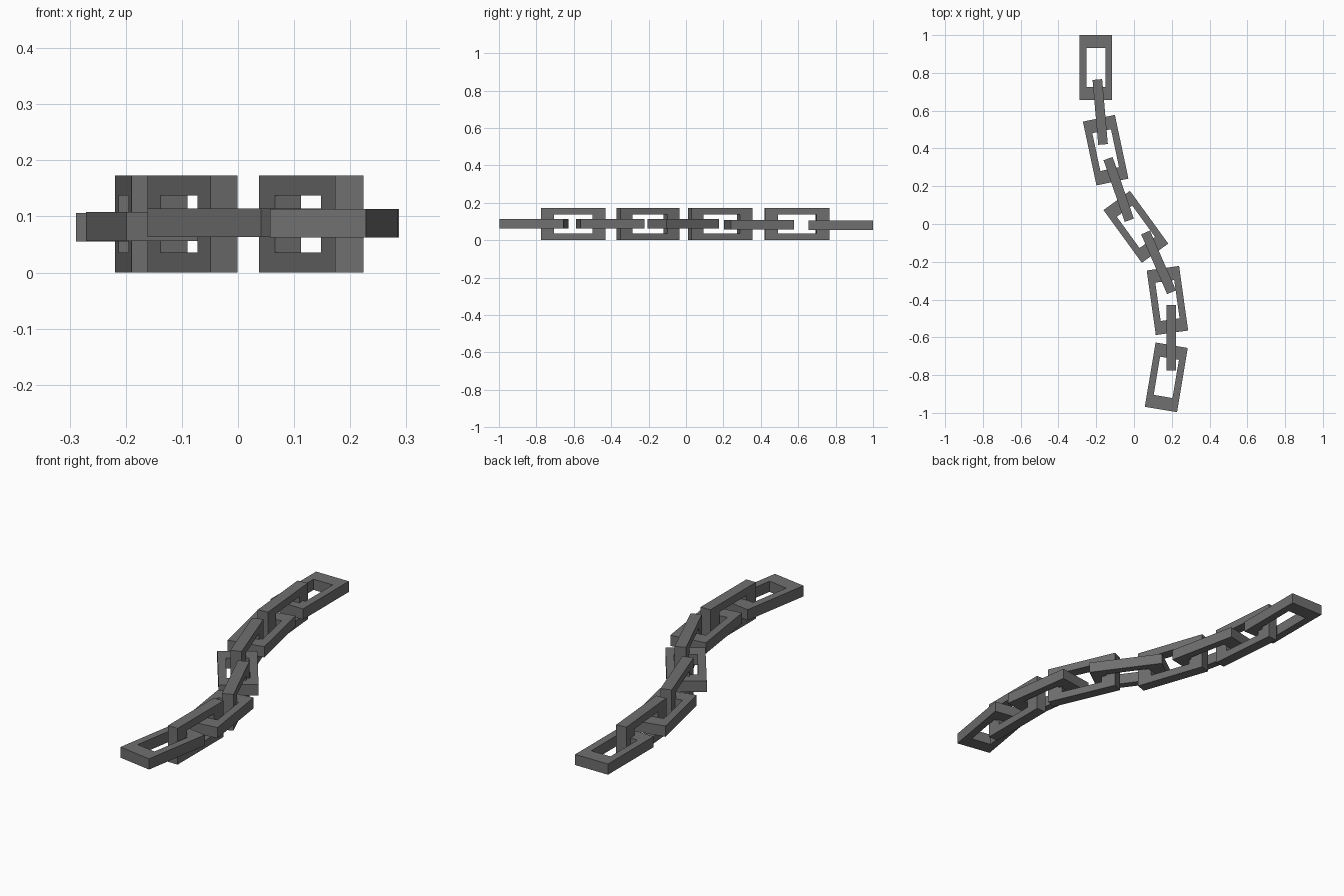
import bpy, bmesh
from math import radians

if "Cube" in bpy.data.objects:
    bpy.data.objects.remove(bpy.data.objects["Cube"])

LENGTH, WIDTH, THICK = 0.345, 0.173, 0.051   # outer link size
END, SIDE = 0.070, 0.036                     # bar widths

iron = bpy.data.materials.new("dark_iron")
iron.diffuse_color = (0.16, 0.16, 0.16, 1)
iron.use_nodes = True
iron.node_tree.nodes["Principled BSDF"].inputs["Base Color"].default_value = iron.diffuse_color


def link(name, x, y, z, angle, upright):
    """Rectangular ring lying flat, or stood on its long edge."""
    outer = (WIDTH / 2, LENGTH / 2)
    inner = (WIDTH / 2 - SIDE, LENGTH / 2 - END)
    signs = [(-1, -1), (1, -1), (1, 1), (-1, 1)]
    bm = bmesh.new()
    rings = [[bm.verts.new((sx * w, sy * h, lvl * THICK / 2)) for sx, sy in signs]
             for lvl in (-1, 1) for w, h in (outer, inner)]
    ob, ib, ot, it = rings
    for i in range(4):
        j = (i + 1) % 4
        for a, b in ((ob, ot), (ot, it), (it, ib), (ib, ob)):
            bm.faces.new((a[i], a[j], b[j], b[i]))
    bmesh.ops.recalc_face_normals(bm, faces=bm.faces)
    mesh = bpy.data.meshes.new(name)
    bm.to_mesh(mesh)
    bm.free()
    mesh.materials.append(iron)
    ob = bpy.data.objects.new(name, mesh)
    bpy.context.collection.objects.link(ob)
    ob.location = (x, y, z)
    ob.rotation_euler = (0, radians(90 if upright else 0), radians(angle))


# Flat links: x, y, z, turn
flat = [(-0.202, 0.828, 0.081, 0), (-0.150, 0.391, 0.082, 12),
        (0.010, -0.015, 0.089, 36), (0.177, -0.405, 0.088, 8),
        (0.171, -0.812, 0.088, -9.5)]
for n, (x, y, z, a) in enumerate(flat, 1):
    link(f"flat_link_{n}", x, y, z, a, False)

# Upright links threaded between them
upright = [(-0.179, 0.593, 5), (-0.081, 0.183, 19),
           (0.130, -0.203, 23.5), (0.198, -0.602, 0)]
for n, (x, y, a) in enumerate(upright, 1):
    link(f"upright_link_{n}", x, y, WIDTH / 2, a, True)
